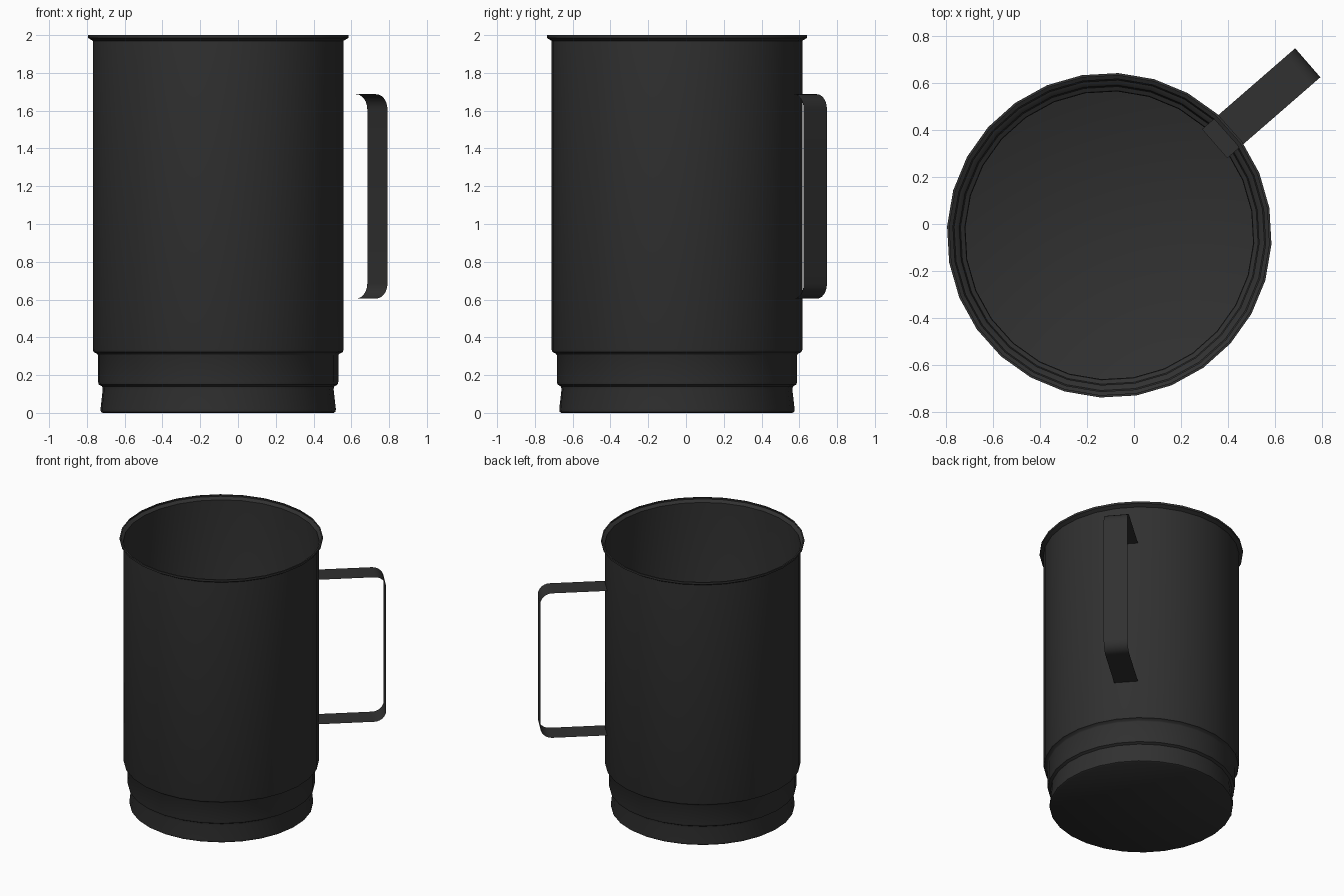
import bpy, math
from mathutils import Vector

if "Cube" in bpy.data.objects:
    bpy.data.objects.remove(bpy.data.objects["Cube"])

SIDES = 28
CENTRE = Vector((-0.105, -0.048, 0))
HANDLE_ANGLE = math.radians(41)

dark = bpy.data.materials.new("dark_metal")
dark.diffuse_color = (0.03, 0.03, 0.03, 1)
dark.use_nodes = True
dark.node_tree.nodes["Principled BSDF"].inputs["Base Color"].default_value = dark.diffuse_color


def make_object(name, verts, faces, angle):
    mesh = bpy.data.meshes.new(name)
    mesh.from_pydata(verts, [], faces)
    mesh.materials.append(dark)
    obj = bpy.data.objects.new(name, mesh)
    bpy.context.collection.objects.link(obj)
    bpy.ops.object.select_all(action='DESELECT')
    obj.select_set(True)
    bpy.context.view_layer.objects.active = obj
    bpy.ops.object.shade_smooth_by_angle(angle=math.radians(angle))
    return obj


# Cup: thin sheet wall turned from a profile of (radius, height)
profile = [(0.613, 0), (0.622, 0.006), (0.624, 0.02), (0.612, 0.125),
           (0.615, 0.14), (0.633, 0.15), (0.637, 0.165), (0.637, 0.305),
           (0.642, 0.313), (0.66, 0.322), (0.665, 0.335), (0.665, 1.97),
           (0.69, 1.985), (0.69, 2.0), (0.68, 2.0)]
start = math.radians(176.8)
verts, faces = [], []
for r, z in profile:
    for i in range(SIDES):
        a = start + math.tau * i / SIDES
        verts.append(CENTRE + Vector((r * math.cos(a), r * math.sin(a), z)))
for k in range(len(profile) - 1):
    for i in range(SIDES):
        j = (i + 1) % SIDES
        faces.append((k * SIDES + i, k * SIDES + j,
                      (k + 1) * SIDES + j, (k + 1) * SIDES + i))
faces.append(tuple(reversed(range(SIDES))))  # floor
make_object("cup", verts, faces, 40)

# Handle: flat band with rounded corners, its ends reaching through the wall
INNER, OUTER, LOW, HIGH, BEND, WIDTH = 0.593, 1.117, 0.605, 1.687, 0.08, 0.163
path = [(INNER, LOW)]
for zc, a0 in ((LOW + BEND, -90), (HIGH - BEND, 0)):
    for s in range(7):
        a = math.radians(a0 + 15 * s)
        path.append((OUTER - BEND + BEND * math.cos(a), zc + BEND * math.sin(a)))
path.append((INNER, HIGH))

out = Vector((math.cos(HANDLE_ANGLE), math.sin(HANDLE_ANGLE), 0))
side = Vector((-out.y, out.x, 0))
verts = []
for d, z in path:
    p = CENTRE + out * d + Vector((0, 0, z))
    verts += [p - side * WIDTH / 2, p + side * WIDTH / 2]
faces = [(2 * k, 2 * k + 1, 2 * k + 3, 2 * k + 2) for k in range(len(path) - 1)]
# Orient the band outward
faces = [tuple(reversed(f)) for f in faces]
handle = make_object("handle", verts, faces, 40)
if handle.data.polygons[len(path) // 2 - 1].normal.dot(out) < 0:
    handle.data.flip_normals()
